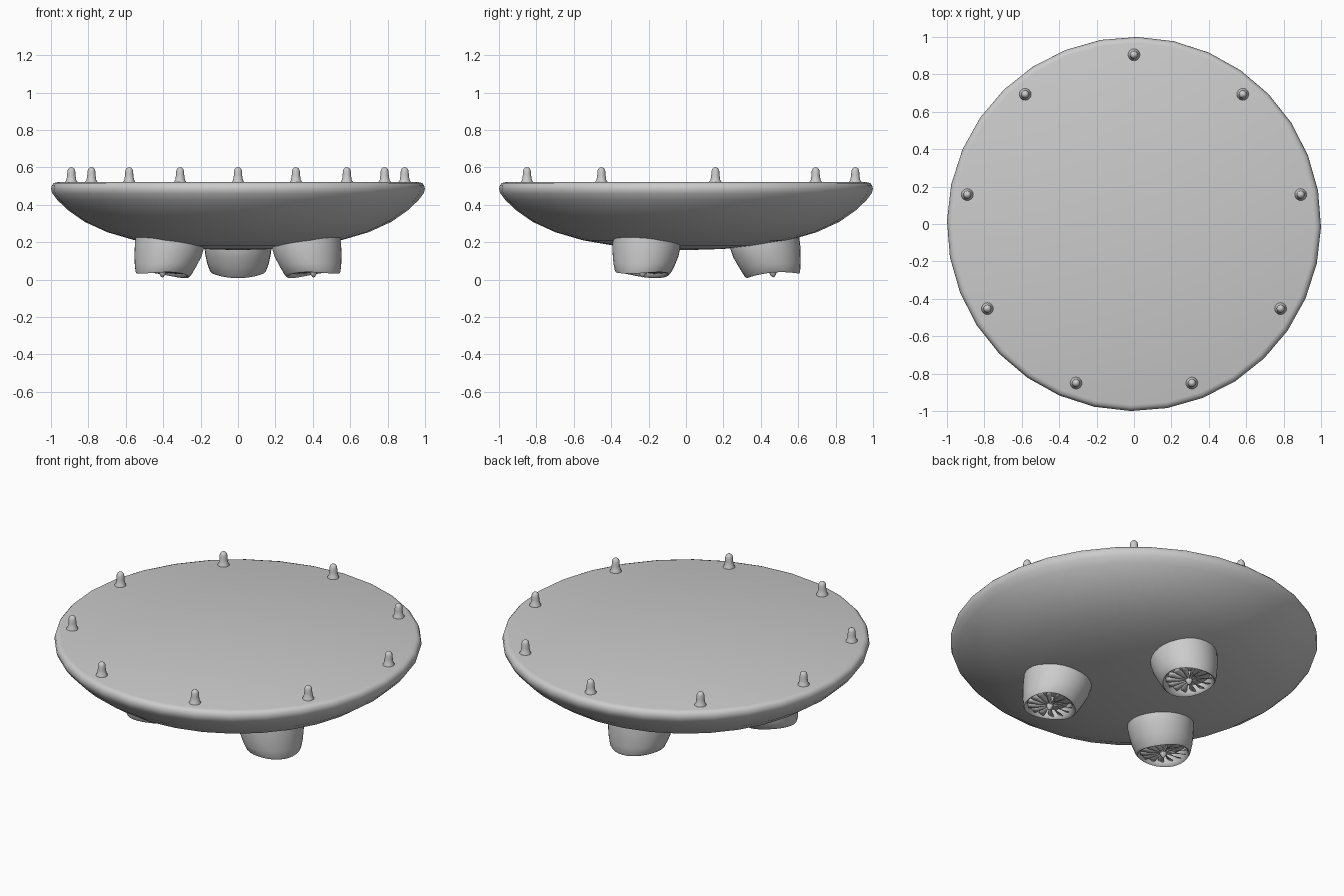
import bpy, math
from mathutils import Matrix, Vector

if "Cube" in bpy.data.objects:
    bpy.data.objects.remove(bpy.data.objects["Cube"])


def make(name, verts, faces, matrix=None, angle=40):
    mesh = bpy.data.meshes.new(name)
    mesh.from_pydata(verts, [], faces)
    if matrix:
        mesh.transform(matrix)
    mesh.update()
    ob = bpy.data.objects.new(name, mesh)
    bpy.context.collection.objects.link(ob)
    bpy.ops.object.select_all(action='DESELECT')
    bpy.context.view_layer.objects.active = ob
    ob.select_set(True)
    bpy.ops.object.shade_smooth_by_angle(angle=math.radians(angle))
    return ob


def loft(name, rings, matrix=None, angle=40):
    # rings run bottom to top, each counter-clockwise; both ends are capped
    n = len(rings[0])
    verts = [v for ring in rings for v in ring]
    faces = [(k * n + i, k * n + (i + 1) % n, (k + 1) * n + (i + 1) % n, (k + 1) * n + i)
             for k in range(len(rings) - 1) for i in range(n)]
    last = (len(rings) - 1) * n
    faces += [tuple(reversed(range(n))), tuple(range(last, last + n))]
    return make(name, verts, faces, matrix, angle)


def lathe(name, profile, n, matrix=None, start=0.0, angle=40):
    rings = [[(r * math.cos(start + math.tau * i / n), r * math.sin(start + math.tau * i / n), z)
              for i in range(n)] for r, z in profile]
    return loft(name, rings, matrix, angle)


# Saucer-shaped platform with a flat top
lathe("platform", [(0.01, 0.158), (0.2, 0.164), (0.38, 0.181), (0.55, 0.21), (0.7, 0.254),
                   (0.82, 0.309), (0.91, 0.372), (0.965, 0.425), (0.992, 0.46), (1.0, 0.485),
                   (0.995, 0.505), (0.985, 0.516), (0.968, 0.521)], 32, start=math.radians(-1))

# Nine marker lamps around the edge
for k in range(9):
    a = math.radians(90 + 40 * k)
    pos = Matrix.Translation((0.905 * math.cos(a), 0.905 * math.sin(a), 0))
    lathe(f"lamp_{k + 1}", [(0.032, 0.515), (0.032, 0.524), (0.026, 0.533), (0.022, 0.56),
                            (0.021, 0.58), (0.017, 0.592), (0.009, 0.599), (0.001, 0.601)],
          16, pos)


# Nacelle cross-section: inner and outer radial edge with heights, half width, side lift
def section(r0, z0, r1, z1, w, lift, n=32):
    ring = []
    for i in range(n):
        c, s = math.cos(math.tau * i / n), math.sin(math.tau * i / n)
        ring.append(((r0 + r1) / 2 + c * (r1 - r0) / 2, w * s,
                     (z0 + z1) / 2 + c * (z1 - z0) / 2 + lift * s * s))
    return ring


BLADES = 14
for k in range(3):
    turn = Matrix.Rotation(math.radians(90 + 120 * k), 4, 'Z')

    # Tapered shell with a recessed intake
    loft(f"thruster_shell_{k + 1}", [
        section(0.355, 0.075, 0.575, 0.095, 0.12, 0),
        section(0.345, 0.03, 0.588, 0.05, 0.128, 0.018),
        section(0.336, 0.013, 0.597, 0.037, 0.134, 0.018),
        section(0.325, 0.008, 0.606, 0.032, 0.142, 0.018),
        section(0.313, 0.018, 0.610, 0.042, 0.15, 0.016),
        section(0.282, 0.068, 0.613, 0.085, 0.164, 0.008),
        section(0.252, 0.12, 0.613, 0.135, 0.174, 0),
        section(0.237, 0.165, 0.611, 0.18, 0.18, 0),
        section(0.235, 0.19, 0.606, 0.225, 0.18, 0)], turn)

    # Fan hub with a pointed spinner
    fan = turn @ Matrix.Translation((0.464, 0, 0.05)) @ Matrix.Rotation(math.radians(-5), 4, 'Y')
    lathe(f"spinner_{k + 1}", [(0.001, -0.038), (0.008, -0.034), (0.016, -0.022),
                               (0.022, -0.006), (0.024, 0.01), (0.024, 0.036)], 16, fan)

    # Twisted fan blades
    verts, faces = [], []
    for b in range(BLADES):
        spin = Matrix.Rotation(math.tau * b / BLADES, 3, 'Z')
        base = len(verts)
        for r, w, h in ((0.018, 0.004, 0.01), (0.06, 0.009, 0.009),
                        (0.1, 0.015, 0.008), (0.124, 0.014, 0.006)):
            verts += [spin @ Vector((r, -w, -h)), spin @ Vector((r, w, h))]
        faces += [(base + j, base + j + 2, base + j + 3, base + j + 1) for j in (0, 2, 4)]
    blades = make(f"fan_blades_{k + 1}", verts, faces, fan)
    thick = blades.modifiers.new("thickness", 'SOLIDIFY')
    thick.thickness = 0.003
